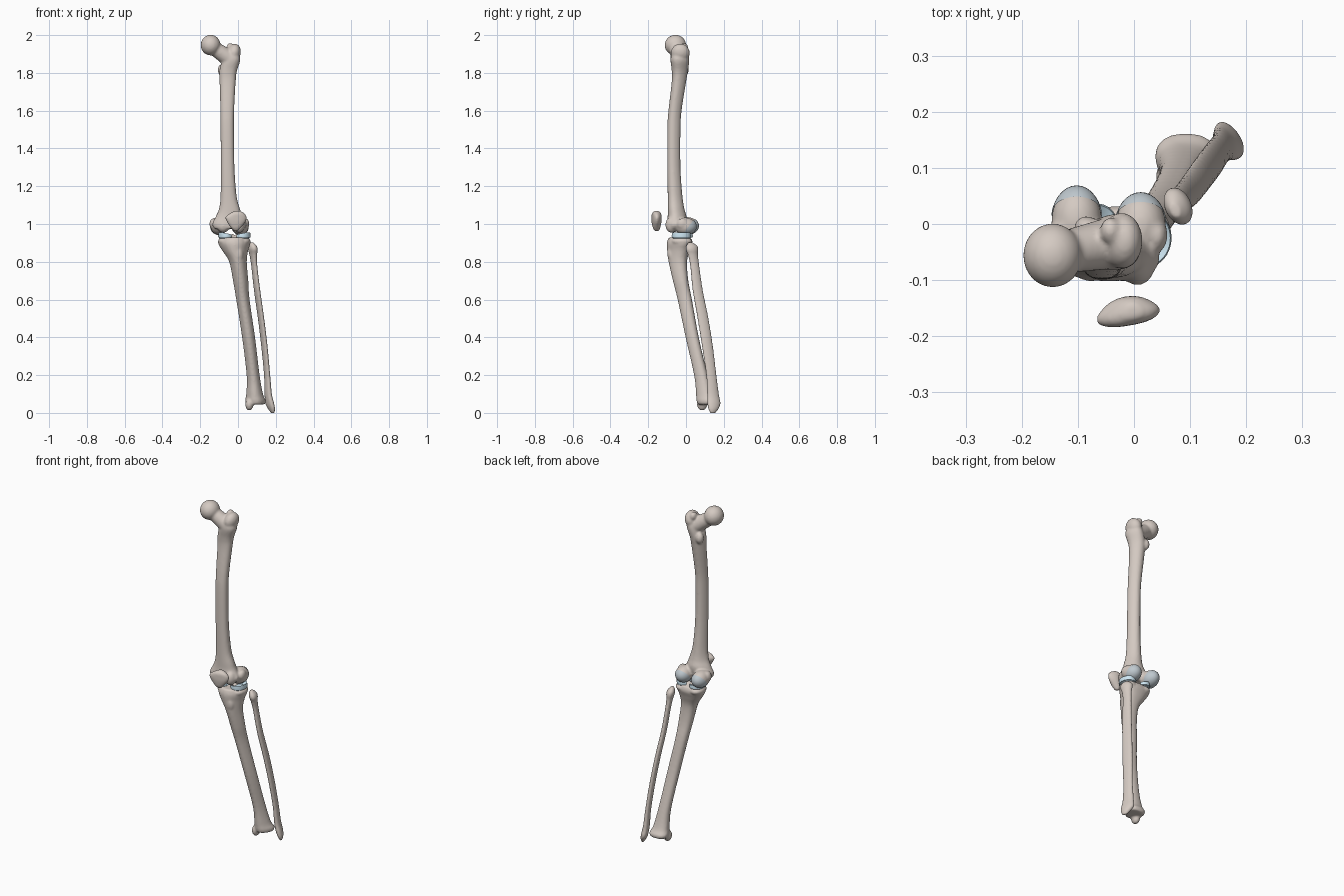
import bpy, bmesh, math
from mathutils import Vector, Matrix

if "Cube" in bpy.data.objects:
    bpy.data.objects.remove(bpy.data.objects["Cube"])


def material(name, rgb):
    m = bpy.data.materials.new(name)
    m.diffuse_color = (*rgb, 1)
    m.use_nodes = True
    m.node_tree.nodes["Principled BSDF"].inputs["Base Color"].default_value = m.diffuse_color
    return m


BONE = material("bone", (0.66, 0.59, 0.54))
CARTILAGE = material("cartilage", (0.52, 0.58, 0.62))
MENISCUS = material("meniscus", (0.62, 0.80, 0.90))


def loft(bm, stations, tri=0.0, crest=-90, seg=24, steps=5):
    """Horizontal rings (x, y, z, rx, ry, turn) joined smoothly; tri gives a three-sided section."""
    st = [Vector(list(s) + [0] * (6 - len(s))) for s in stations]
    path = []
    for i in range(len(st) - 1):
        a, b, c, d = st[max(i - 1, 0)], st[i], st[i + 1], st[min(i + 2, len(st) - 1)]
        for k in range(steps):
            t = k / steps
            path.append(0.5 * (2 * b + (c - a) * t + (2 * a - 5 * b + 4 * c - d) * t * t
                               + (3 * b - a - 3 * c + d) * t ** 3))
    path.append(st[-1])
    rings = []
    for x, y, z, rx, ry, turn in path:
        ca, sa = math.cos(math.radians(turn)), math.sin(math.radians(turn))
        ring = []
        for j in range(seg):
            t = 2 * math.pi * j / seg
            f = 1 + tri * math.cos(3 * (t - math.radians(crest)))
            u, v = rx * f * math.cos(t), ry * f * math.sin(t)
            ring.append(bm.verts.new((x + u * ca - v * sa, y + u * sa + v * ca, z)))
        rings.append(ring)
    for a, b in zip(rings, rings[1:]):
        for j in range(seg):
            k = (j + 1) % seg
            bm.faces.new((a[j], a[k], b[k], b[j]))
    bm.faces.new(rings[0])
    bm.faces.new(rings[-1])


def blob(bm, centre, radii, turn=(0, 0, 0)):
    rot = Matrix.Identity(4)
    for ang, ax in zip(turn, "XYZ"):
        rot = Matrix.Rotation(math.radians(ang), 4, ax) @ rot
    bmesh.ops.create_uvsphere(bm, u_segments=32, v_segments=20, radius=1,
                              matrix=Matrix.Translation(centre) @ rot @ Matrix.Diagonal((*radii, 1)))


def rod(bm, p, q, r1, r2):
    p, q = Vector(p), Vector(q)
    rot = (q - p).to_track_quat('Z', 'Y').to_matrix().to_4x4()
    bmesh.ops.create_cone(bm, cap_ends=True, segments=24, radius1=r1, radius2=r2,
                          depth=(q - p).length, matrix=Matrix.Translation((p + q) / 2) @ rot)


def finish(bm, name, mat, voxel=0, smooth=4):
    bmesh.ops.recalc_face_normals(bm, faces=bm.faces)
    for f in bm.faces:
        f.smooth = True
    me = bpy.data.meshes.new(name)
    bm.to_mesh(me)
    bm.free()
    me.materials.append(mat)
    ob = bpy.data.objects.new(name, me)
    bpy.context.collection.objects.link(ob)
    if voxel:  # fuse overlapping volumes into one organic skin
        r = ob.modifiers.new("fuse", 'REMESH')
        r.mode, r.voxel_size, r.use_smooth_shade = 'VOXEL', voxel, True
        s = ob.modifiers.new("soften", 'SMOOTH')
        s.factor, s.iterations = 0.5, smooth
    return ob


# Thigh bone: shaft, head, neck, trochanters, condyles
CONDYLES = {"medial": ((-0.102, 0.005, 0.99), (0.045, 0.062, 0.047)),
            "lateral": ((0.012, -0.003, 0.988), (0.045, 0.058, 0.046))}
bm = bmesh.new()
loft(bm, [(-.03, -.035, 1.91, .028, .042), (-.035, -.035, 1.87, .047, .05), (-.052, -.035, 1.81, .046, .043),
          (-.055, -.04, 1.75, .042, .038), (-.057, -.06, 1.6, .036, .035), (-.057, -.066, 1.5, .035, .035),
          (-.055, -.066, 1.3, .036, .035), (-.05, -.06, 1.15, .042, .039), (-.045, -.055, 1.08, .055, .044),
          (-.047, -.05, 1.04, .07, .05), (-.045, -.055, 1.0, .09, .05), (-.045, -.06, .975, .08, .042)],
     tri=0.06, crest=90)
blob(bm, (-.145, -.056, 1.947), (.0525, .057, .0545))
rod(bm, (-.14, -.053, 1.94), (-.045, -.035, 1.875), .036, .046)
blob(bm, (-.022, -.03, 1.905), (.036, .05, .05), (0, 15, 0))
blob(bm, (-.042, -.012, 1.935), (.018, .024, .023))
blob(bm, (-.085, -.008, 1.815), (.022, .022, .032))
for c, r in CONDYLES.values():
    blob(bm, c, r)
blob(bm, (.006, -.076, .995), (.03, .033, .042))
blob(bm, (-.078, -.07, .99), (.034, .032, .036))
blob(bm, (-.125, -.015, 1.0), (.026, .03, .032))
blob(bm, (.04, -.02, 1.0), (.02, .03, .03))
finish(bm, "thigh_bone", BONE, .006)

# Cartilage caps on the rear and underside of both condyles
for side, (c, r) in CONDYLES.items():
    bm = bmesh.new()
    blob(bm, c, [v * 1.03 for v in r])
    n = Vector((0, .8, -.6))
    bmesh.ops.bisect_plane(bm, geom=bm.verts[:] + bm.edges[:] + bm.faces[:],
                           plane_co=Vector(c) + n * .014, plane_no=n, clear_inner=True)
    finish(bm, side + "_condyle_cartilage", CARTILAGE)

# Shin bone: plateau, tuberosity, three-sided shaft, ankle end
bm = bmesh.new()
loft(bm, [(-.02, -.03, .928, .074, .058), (-.02, -.03, .9, .085, .067), (-.015, -.036, .86, .068, .06),
          (0, -.04, .8, .046, .049), (.014, -.026, .7, .04, .041), (.026, -.004, .6, .035, .038),
          (.056, .035, .4, .034, .035), (.08, .081, .2, .034, .036), (.088, .1, .1, .044, .044),
          (.092, .112, .065, .054, .053), (.094, .112, .045, .048, .047)], tri=0.07)
blob(bm, (-.066, -.02, .908), (.04, .056, .024))
blob(bm, (.028, -.022, .908), (.039, .055, .024))
blob(bm, (.002, -.078, .835), (.026, .02, .045), (8, 0, 0))
for x in (-.03, -.008):
    blob(bm, (x, -.012, .932), (.01, .018, .016))
blob(bm, (.06, .085, .045), (.021, .027, .033))
finish(bm, "shin_bone", BONE, .006)

# Calf bone: slim blade with a knob above and a pointed ankle end
bm = bmesh.new()
loft(bm, [(.073, .024, .902, .008, .012, 25), (.076, .03, .885, .02, .03, 25), (.079, .032, .865, .023, .035, 25),
          (.081, .037, .835, .018, .028, 25), (.086, .046, .78, .0145, .025, 20), (.101, .062, .65, .0145, .028, 20),
          (.122, .09, .5, .0145, .03, 18), (.14, .114, .35, .0145, .03, 18), (.154, .134, .2, .0145, .028, 18),
          (.16, .143, .1, .017, .032, 20), (.168, .148, .05, .019, .037, 25), (.178, .145, .02, .015, .028, 25),
          (.184, .142, -.002, .006, .013, 25)])
finish(bm, "calf_bone", BONE, .0045, 2)

# Kneecap: rounded shield with a ridge at the back
bm = bmesh.new()
loft(bm, [(-.012, -.155, .962, .008, .01, 10), (-.012, -.157, .98, .026, .019, 10), (-.01, -.157, 1.01, .048, .025, 10),
          (-.011, -.157, 1.035, .056, .026, 10), (-.006, -.157, 1.055, .04, .023, 10),
          (-.002, -.156, 1.069, .014, .012, 10)], tri=0.08, crest=90)
finish(bm, "kneecap", BONE, .005, 3)


# Menisci: C-shaped wedges, open toward the middle of the joint
def meniscus(name, cx, cy, rx, ry, facing):
    bm = bmesh.new()
    rows = []
    n = 32
    for i in range(n + 1):
        t = facing + math.radians(-140 + 280 * i / n)
        taper = 0.55 + 0.45 * min(1, 4 * min(i, n - i) / n)
        section = ((1, .929), (1.02, .937), (.97, .932 + .022 * taper), (.55, .935), (.55, .929))
        rows.append([bm.verts.new((cx + rx * s * math.cos(t), cy + ry * s * math.sin(t), z)) for s, z in section])
    for a, b in zip(rows, rows[1:]):
        for j in range(5):
            k = (j + 1) % 5
            bm.faces.new((a[j], a[k], b[k], b[j]))
    bm.faces.new(rows[0])
    bm.faces.new(rows[-1])
    ob = finish(bm, name, MENISCUS)
    bpy.context.view_layer.objects.active = ob
    ob.select_set(True)
    bpy.ops.object.shade_smooth_by_angle()
    ob.select_set(False)


meniscus("medial_meniscus", -.064, -.02, .04, .055, math.pi)
meniscus("lateral_meniscus", .024, -.025, .042, .05, 0)

# Thin cartilage pads on the shin plateau
for side, x in (("medial", -.066), ("lateral", .028)):
    bm = bmesh.new()
    blob(bm, (x, -.022, .926), (.034, .048, .008))
    finish(bm, side + "_plateau_cartilage", MENISCUS)
